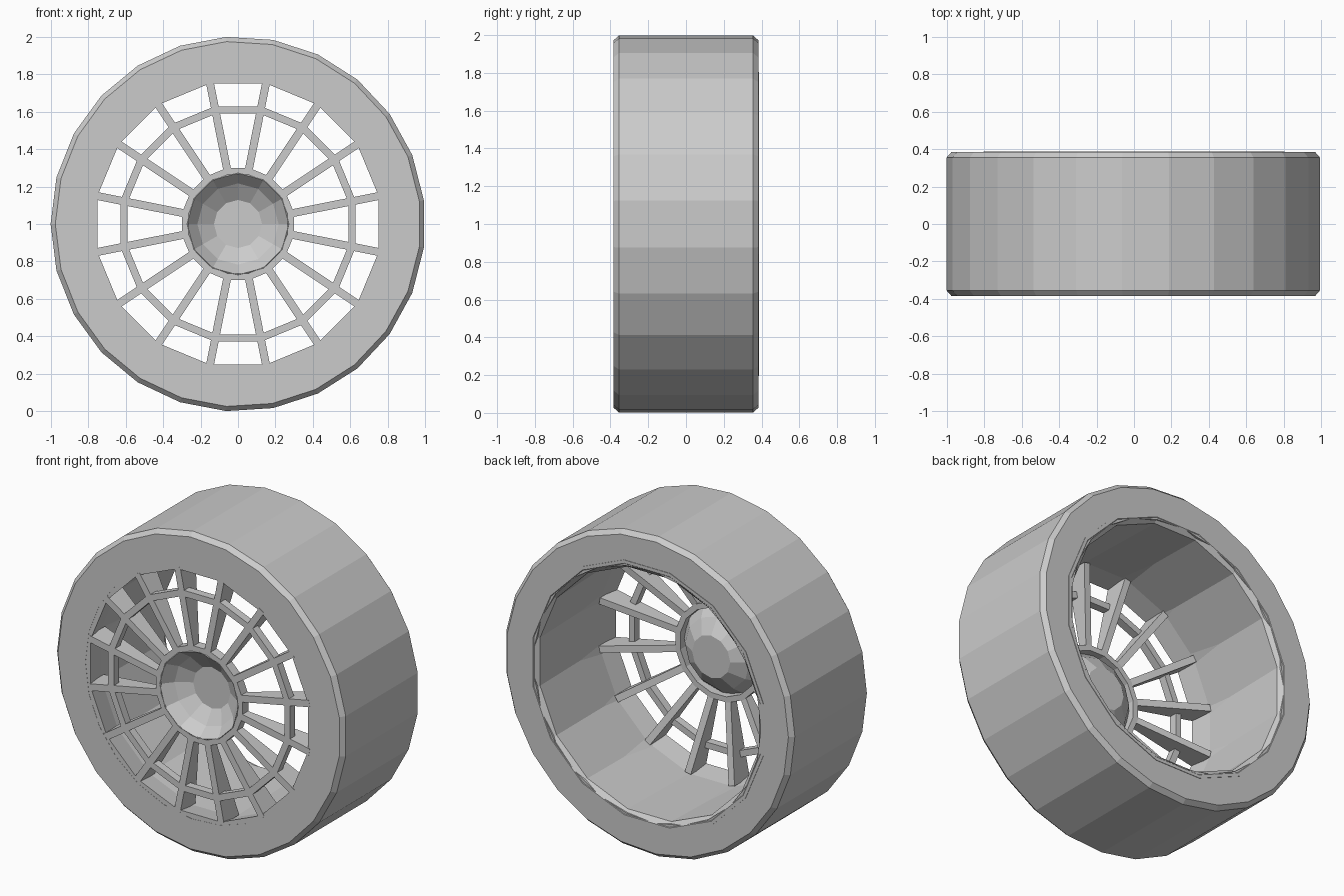
import bpy, bmesh
from math import cos, sin, pi
from mathutils import Matrix, Vector

if "Cube" in bpy.data.objects:
    bpy.data.objects.remove(bpy.data.objects["Cube"])

CENTRE_Z = 1.0
FRONT = -0.383
SPOKES = 16
HALF_STEP = pi / SPOKES

grey = bpy.data.materials.new("light_grey")
grey.use_nodes = True
colour = (0.6, 0.6, 0.6, 1)
grey.diffuse_color = colour
grey.node_tree.nodes["Principled BSDF"].inputs["Base Color"].default_value = colour


def finish(name, bm):
    bmesh.ops.recalc_face_normals(bm, faces=bm.faces)
    mesh = bpy.data.meshes.new(name)
    bm.to_mesh(mesh)
    bm.free()
    mesh.materials.append(grey)
    obj = bpy.data.objects.new(name, mesh)
    obj.location.z = CENTRE_Z
    bpy.context.collection.objects.link(obj)
    return obj


def bridge(bm, a, b):
    """Join two loops of equal length with quads."""
    for j in range(len(a)):
        k = (j + 1) % len(a)
        bm.faces.new((a[j], a[k], b[k], b[j]))


def lathe(name, profile, sides, start):
    """Sweep a closed (radius, y) profile round the axle."""
    bm = bmesh.new()
    rings = []
    for i in range(sides):
        a = start + 2 * pi * i / sides
        rings.append([bm.verts.new((r * cos(a), y, r * sin(a))) for r, y in profile])
    for i in range(sides):
        bridge(bm, rings[i], rings[(i + 1) % sides])
    return finish(name, bm)


# Tyre with narrow chamfers
lathe("tyre", [(0.785, FRONT), (0.975, FRONT), (1, -0.355),
               (1, 0.355), (0.975, 0.383), (0.785, 0.383)], 25, pi)

# Rim barrel: front flange, flared inside, back lip
lathe("rim_barrel", [(0.765, FRONT + 0.001), (0.8, FRONT + 0.001), (0.82, -0.3),
                     (0.82, 0.386), (0.80, 0.386), (0.77, 0.36),
                     (0.785, -0.25)], SPOKES, HALF_STEP)

# Ring joining the spokes, and ring around the hub
lathe("spoke_ring", [(0.60, FRONT), (0.64, FRONT), (0.64, FRONT + 0.05),
                     (0.60, FRONT + 0.05)], SPOKES, HALF_STEP)
lathe("hub_ring", [(0.27, FRONT), (0.305, FRONT), (0.305, FRONT + 0.06),
                   (0.27, FRONT + 0.06)], SPOKES, HALF_STEP)

# Spokes: flat in front, deeper towards the rim
bm = bmesh.new()
side_profile = [(0.28, FRONT), (0.775, FRONT), (0.775, FRONT + 0.15), (0.28, FRONT + 0.05)]
for i in range(SPOKES):
    turn = Matrix.Rotation(HALF_STEP * (2 * i + 1), 3, 'Y')
    near, far = [[bm.verts.new(turn @ Vector((r, y, z))) for r, y in side_profile]
                 for z in (-0.021, 0.021)]
    bm.faces.new(near)
    bm.faces.new(far)
    bridge(bm, near, far)
finish("spokes", bm)

# Thin faceted bowl sunk into the hub
bm = bmesh.new()
bowl_sides = 12
rings = []
for r, y in ((0.275, FRONT + 0.002), (0.22, FRONT + 0.07), (0.13, FRONT + 0.13)):
    rings.append([bm.verts.new((r * cos(2 * pi * i / bowl_sides), y,
                                r * sin(2 * pi * i / bowl_sides))) for i in range(bowl_sides)])
for a, b in zip(rings, rings[1:]):
    bridge(bm, a, b)
bm.faces.new(rings[-1])
bowl = finish("hub_bowl", bm)
thick = bowl.modifiers.new("thickness", 'SOLIDIFY')
thick.thickness = 0.01
thick.offset = 0
